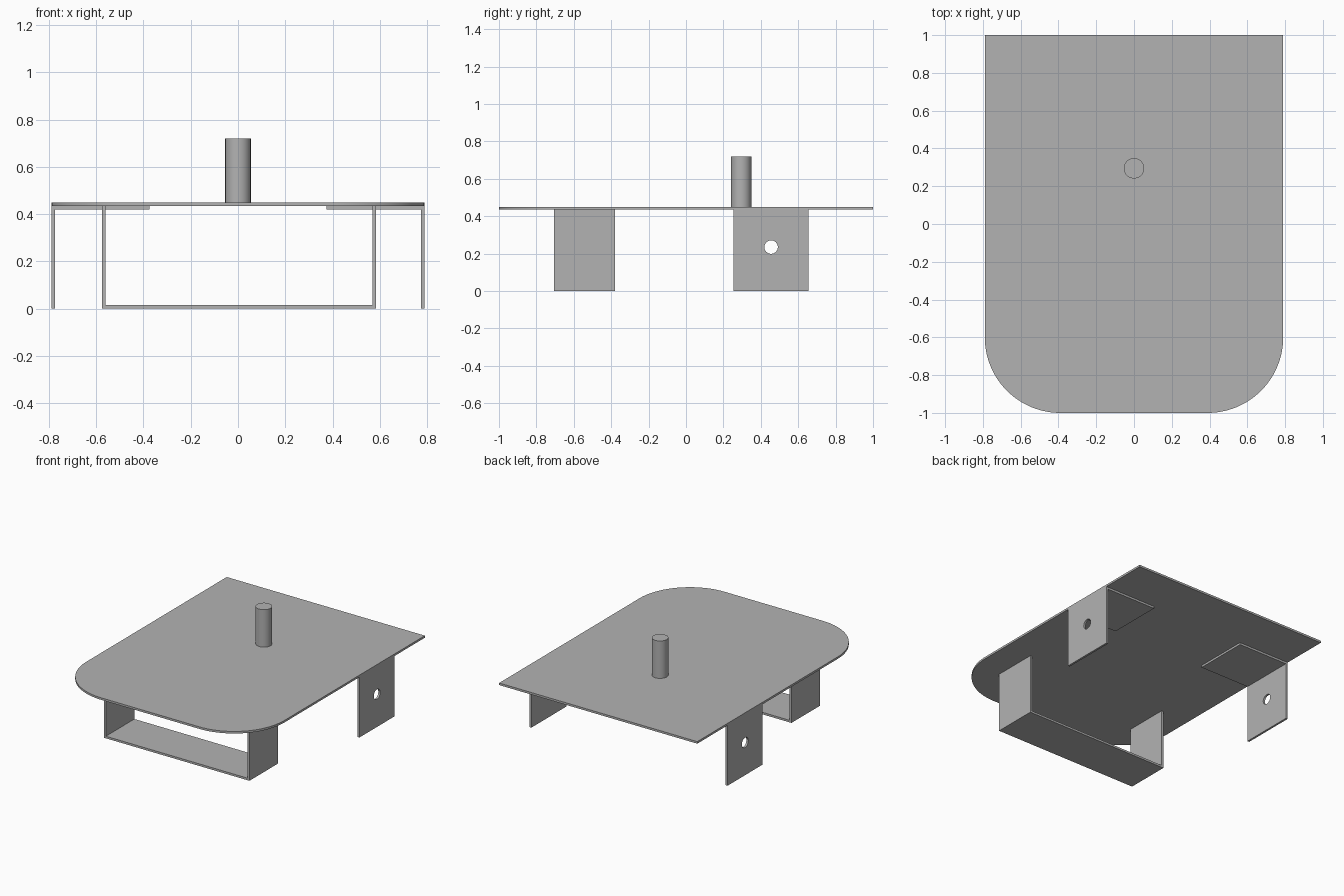
import bpy
import bmesh
from math import sin, cos, pi, radians
from mathutils import Matrix, Vector

if "Cube" in bpy.data.objects:
    bpy.data.objects.remove(bpy.data.objects["Cube"], do_unlink=True)

T = 0.015                      # sheet thickness
PLATE_TOP = 0.45
PLATE_BOTTOM = PLATE_TOP - T
HALF_W = 0.79

grey = bpy.data.materials.new("plain grey metal")
grey.use_nodes = True
colour = (0.45, 0.45, 0.45, 1)
grey.diffuse_color = colour
grey.node_tree.nodes["Principled BSDF"].inputs["Base Color"].default_value = colour


def finish(bm, name, smooth=False):
    bmesh.ops.recalc_face_normals(bm, faces=bm.faces)
    mesh = bpy.data.meshes.new(name)
    bm.to_mesh(mesh)
    bm.free()
    mesh.materials.append(grey)
    obj = bpy.data.objects.new(name, mesh)
    bpy.context.collection.objects.link(obj)
    if smooth:
        bpy.ops.object.select_all(action="DESELECT")
        obj.select_set(True)
        bpy.context.view_layer.objects.active = obj
        bpy.ops.object.shade_smooth_by_angle(angle=radians(30))
    return obj


def extrude(name, points, direction, smooth=False):
    """Solid made by sweeping a closed outline along a straight vector."""
    bm = bmesh.new()
    face = bm.faces.new([bm.verts.new(p) for p in points])
    swept = bmesh.ops.extrude_face_region(bm, geom=[face])["geom"]
    verts = [g for g in swept if isinstance(g, bmesh.types.BMVert)]
    bmesh.ops.translate(bm, verts=verts, vec=Vector(direction))
    return finish(bm, name, smooth)


def cylinder(name, radius, depth, centre, axis="Z", smooth=True):
    bm = bmesh.new()
    turn = Matrix.Rotation(pi / 2, 4, "Y") if axis == "X" else Matrix()
    bmesh.ops.create_cone(bm, cap_ends=True, segments=48, radius1=radius, radius2=radius,
                          depth=depth, matrix=Matrix.Translation(centre) @ turn)
    return finish(bm, name, smooth)


# Top plate: square at the back, large rounded corners at the front
R, STEPS = 0.4, 24
outline = [(HALF_W, 1), (-HALF_W, 1)]
for cx, start in ((-HALF_W + R, pi), (HALF_W - R, 1.5 * pi)):
    for i in range(STEPS + 1):
        a = start + i / STEPS * pi / 2
        outline.append((cx + R * cos(a), -1 + R + R * sin(a)))
extrude("top_plate", [(x, y, PLATE_BOTTOM) for x, y in outline], (0, 0, T), smooth=True)

# Upright pin
PIN_H = 0.27
cylinder("pin", 0.054, PIN_H, (0, 0.295, PLATE_TOP + PIN_H / 2))

# Front U-shaped channel
x0, x1, top = -0.575, 0.585, PLATE_BOTTOM
channel = [(x0, 0), (x1, 0), (x1, top), (x1 - T, top), (x1 - T, T),
           (x0 + T, T), (x0 + T, top), (x0, top)]
extrude("front_channel", [(x, -0.705, z) for x, z in channel], (0, 0.325, 0))

# Rear angle brackets, each with a round hole in its hanging wall
inner = 0.375
angle = [(HALF_W, 0), (HALF_W, top), (inner, top), (inner, top - T),
         (HALF_W - T, top - T), (HALF_W - T, 0)]
for side, name in ((1, "left_bracket"), (-1, "right_bracket")):
    bracket = extrude(name, [(side * x, 0.255, z) for x, z in angle], (0, 0.4, 0))
    cutter = cylinder("hole_cutter", 0.036, 0.1, (side * HALF_W, 0.455, 0.235), "X")
    cutter.hide_render = True
    hole = bracket.modifiers.new("hole", "BOOLEAN")
    hole.operation = "DIFFERENCE"
    hole.solver = "EXACT"
    hole.object = cutter
    bpy.ops.object.select_all(action="DESELECT")
    bracket.select_set(True)
    bpy.context.view_layer.objects.active = bracket
    bpy.ops.object.modifier_apply(modifier=hole.name)
    bpy.data.objects.remove(cutter, do_unlink=True)
    bpy.ops.object.shade_smooth_by_angle(angle=radians(30))
